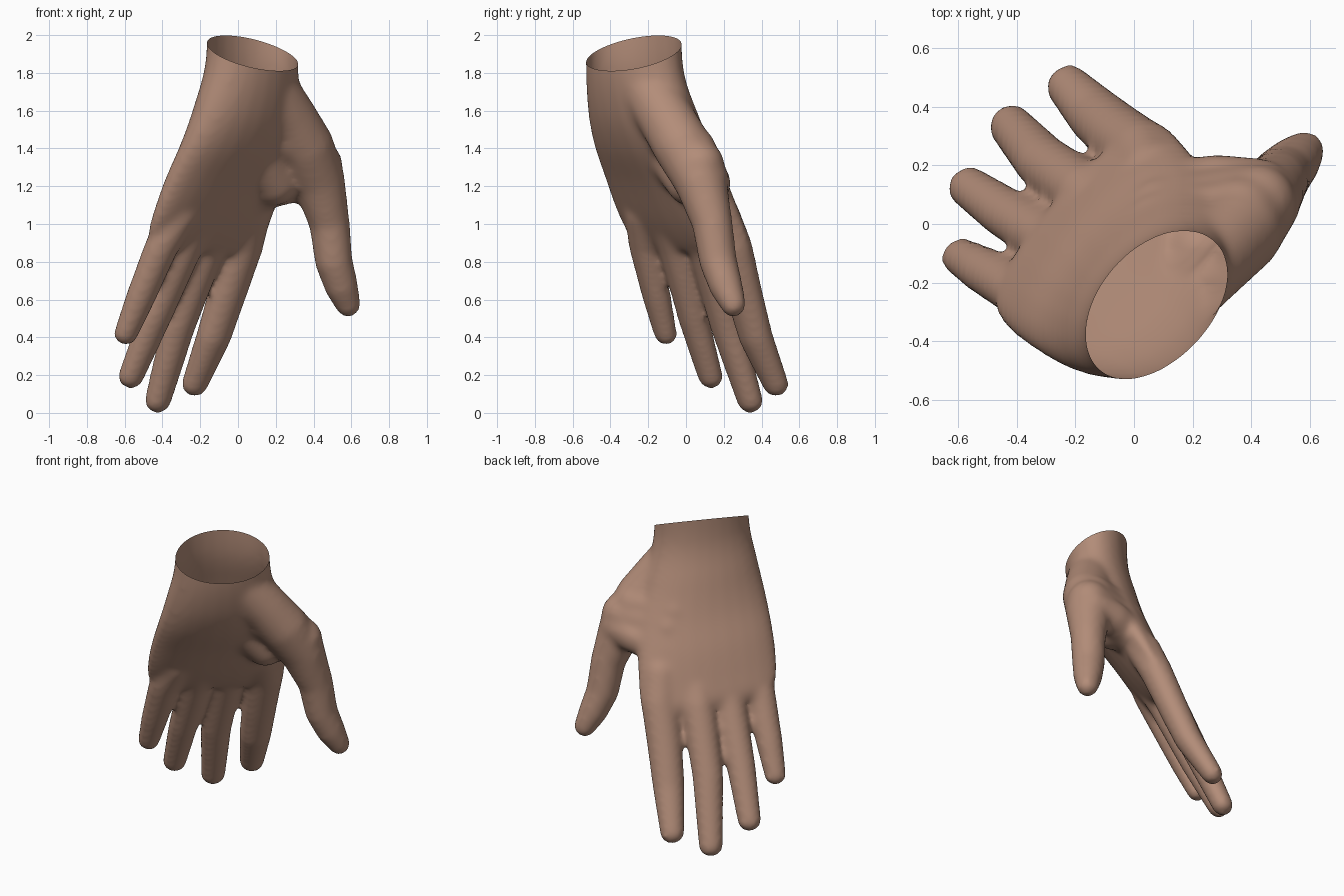
import bpy, bmesh, math
from mathutils import Vector, Matrix

if "Cube" in bpy.data.objects:
    bpy.data.objects.remove(bpy.data.objects["Cube"])

skin = bpy.data.materials.new("skin_brown")
skin.diffuse_color = (0.45, 0.265, 0.19, 1)
skin.use_nodes = True
skin.node_tree.nodes["Principled BSDF"].inputs["Base Color"].default_value = skin.diffuse_color

bm = bmesh.new()


def loft(rings):
    """Closed shell through a list of rings."""
    rows = [[bm.verts.new(p) for p in r] for r in rings]
    n = len(rows[0])
    faces = [bm.faces.new((a[i], a[(i + 1) % n], b[(i + 1) % n], b[i]))
             for a, b in zip(rows, rows[1:]) for i in range(n)]
    faces += [bm.faces.new(rows[0][::-1]), bm.faces.new(rows[-1])]
    bmesh.ops.recalc_face_normals(bm, faces=faces)


def oval(c, u, v, n=24):
    return [c + u * math.cos(t) + v * math.sin(t)
            for t in (2 * math.pi * i / n for i in range(n))]


def limb(points, wide=1.0, grow=0.006):
    """Tapered tube through (x, y, z, radius) points with round ends."""
    ctr = [Vector(p[:3]) for p in points]
    rings = []
    for i, c in enumerate(ctr):
        d = (ctr[min(i + 1, len(ctr) - 1)] - ctr[max(i - 1, 0)]).normalized()
        u = d.cross(Vector((0.66, -0.75, 0.2))).normalized()
        v = d.cross(u)
        r = points[i][3] + grow
        rings.append(oval(c, u * r * wide, v * r, 16))
        if i in (0, len(ctr) - 1):
            m = Matrix((u * wide, v, d)).transposed().to_4x4()
            bmesh.ops.create_icosphere(bm, subdivisions=3, radius=r,
                                       matrix=Matrix.Translation(c) @ m)
    loft(rings)


def spline(rows, steps=5):
    """Smooth in-between values through table rows."""
    out = []
    for i in range(len(rows) - 1):
        a, b, c, d = (Vector(rows[min(max(k, 0), len(rows) - 1)])
                      for k in (i - 1, i, i + 1, i + 2))
        for s in range(steps):
            t = s / steps
            out.append(b + 0.5 * t * ((c - a) + t * ((2 * a - 5 * b + 4 * c - d)
                                      + t * (3 * (b - c) + d - a))))
    return out + [Vector(rows[-1])]


# wrist and palm: centre x, y, z, half width, half thickness
across = Vector((0.66, 0.75, -0.1))
through = Vector((-0.75, 0.66, 0))
palm = [(0.075, -0.275, 2.20, 0.295, 0.195),
        (0.075, -0.272, 1.85, 0.30, 0.195),
        (0.045, -0.226, 1.60, 0.355, 0.20),
        (0.00, -0.165, 1.40, 0.405, 0.185),
        (-0.08, -0.09, 1.20, 0.43, 0.155),
        (-0.145, -0.025, 1.02, 0.44, 0.125),
        (-0.185, 0.02, 0.91, 0.43, 0.10),
        (-0.205, 0.04, 0.85, 0.40, 0.07)]
loft([oval(Vector(p[:3]), across * p[3], through * p[4]) for p in spline(palm)])

# four fingers, wider than thick: little, ring, middle, index
fingers = [
    [(-0.30, -0.24, 1.05, .075), (-0.405, -0.217, 0.88, .076),
     (-0.52, -0.152, 0.60, .066), (-0.595, -0.108, 0.415, .053)],
    [(-0.20, -0.10, 1.05, .09), (-0.285, -0.053, 0.87, .081),
     (-0.44, 0.04, 0.50, .072), (-0.568, 0.13, 0.19, .058)],
    [(-0.08, 0.04, 1.05, .09), (-0.165, 0.11, 0.87, .085),
     (-0.315, 0.215, 0.46, .077), (-0.425, 0.34, 0.062, .06)],
    [(0.06, 0.17, 1.05, .10), (0.025, 0.245, 0.88, .094),
     (-0.06, 0.31, 0.62, .087), (-0.13, 0.37, 0.40, .08),
     (-0.23, 0.475, 0.15, .06)]]
for f in fingers:
    limb(f, wide=1.17)

# thumb, then the muscle and web that tie it to the palm
limb([(0.16, -0.20, 1.72, .15), (0.275, -0.10, 1.55, .145),
      (0.355, -0.02, 1.41, .15), (0.43, 0.08, 1.22, .135),
      (0.485, 0.14, 1.0, .103), (0.507, 0.17, 0.8, .096),
      (0.55, 0.215, 0.66, .084), (0.582, 0.25, 0.575, .064)])
limb([(0.08, 0.08, 1.18, .115), (0.28, 0.135, 1.215, .10), (0.42, 0.10, 1.24, .12)])
limb([(0.10, 0.04, 1.30, .115), (0.42, 0.07, 1.31, .13)])
limb([(0.08, 0.00, 1.40, .10), (0.36, 0.02, 1.38, .14)])
limb([(0.06, -0.12, 1.52, .13), (0.36, -0.02, 1.42, .14)])
limb([(0.05, -0.12, 1.45, .14), (0.19, 0.02, 1.22, .12)])

mesh = bpy.data.meshes.new("hand")
bm.to_mesh(mesh)
bm.free()
hand = bpy.data.objects.new("hand", mesh)
bpy.context.collection.objects.link(hand)

# fuse the shells into one skin and soften the joins
rem = hand.modifiers.new("fuse", 'REMESH')
rem.mode = 'VOXEL'
rem.voxel_size = 0.016
smo = hand.modifiers.new("soften", 'SMOOTH')
smo.factor = 0.5
smo.iterations = 22
dg = bpy.context.evaluated_depsgraph_get()
fused = bpy.data.meshes.new_from_object(hand.evaluated_get(dg))
hand.modifiers.clear()
hand.data = fused

# slice the wrist open along its slanted rim
bm = bmesh.new()
bm.from_mesh(fused)
bmesh.ops.bisect_plane(bm, geom=bm.verts[:] + bm.edges[:] + bm.faces[:],
                       plane_co=(0, 0, 2.022), plane_no=(0.37, -0.33, 1),
                       clear_outer=True)
for f in bm.faces:
    f.smooth = True
    f.material_index = 0
bm.to_mesh(fused)
bm.free()
fused.materials.clear()
fused.materials.append(skin)
